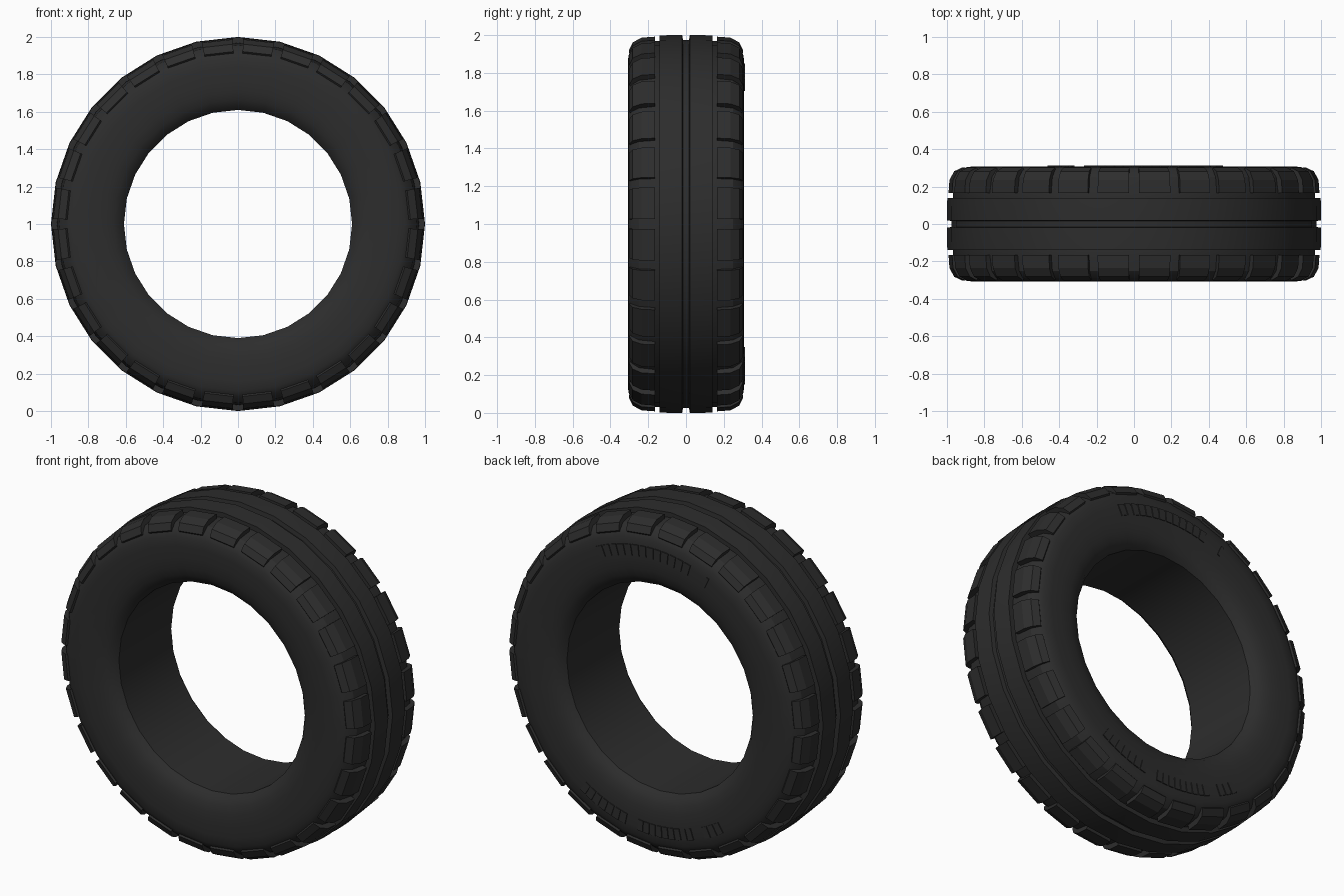
import bpy, bmesh, math
from mathutils import Vector

cube = bpy.data.objects.get("Cube")
if cube:
    bpy.data.objects.remove(cube, do_unlink=True)

SEGMENTS = 28
STEP = math.tau / SEGMENTS

rubber = bpy.data.materials.new("dark_rubber")
rubber.use_nodes = True
color = (0.026, 0.026, 0.026, 1)
rubber.diffuse_color = color
bsdf = rubber.node_tree.nodes["Principled BSDF"]
bsdf.inputs["Base Color"].default_value = color
bsdf.inputs["Roughness"].default_value = 0.8


def polar(radius, angle, y):
    """Point around the wheel axis; angle runs from the top towards +x."""
    return Vector((radius * math.sin(angle), y, 1 + radius * math.cos(angle)))


def finish(name, bm, smooth):
    bmesh.ops.recalc_face_normals(bm, faces=bm.faces)
    mesh = bpy.data.meshes.new(name)
    bm.to_mesh(mesh)
    bm.free()
    mesh.materials.append(rubber)
    obj = bpy.data.objects.new(name, mesh)
    bpy.context.collection.objects.link(obj)
    if smooth:
        bpy.ops.object.select_all(action="DESELECT")
        obj.select_set(True)
        bpy.context.view_layer.objects.active = obj
        bpy.ops.object.shade_smooth_by_angle(angle=math.radians(28))
    return obj


def add_sector(bm, profile, start, end):
    """Solid piece with a (y, radius) section between two angles."""
    rings = [[bm.verts.new(polar(r, a, y)) for y, r in profile] for a in (start, end)]
    n = len(profile)
    for i in range(n):
        j = (i + 1) % n
        bm.faces.new((rings[0][i], rings[0][j], rings[1][j], rings[1][i]))
    bm.faces.new(rings[0])
    bm.faces.new(rings[1][::-1])


# Tyre body: bore, sidewall, shoulder, rib and grooves, mirrored about the middle
half = [(0.245, 0.61), (0.272, 0.632), (0.291, 0.665), (0.303, 0.71), (0.308, 0.77),
        (0.308, 0.84), (0.305, 0.892), (0.288, 0.925), (0.25, 0.955), (0.165, 0.968),
        (0.14, 0.968), (0.14, 0.998), (0.08, 1.0), (0.02, 1.0), (0.016, 0.975)]
section = half + [(-y, r) for y, r in reversed(half)]
bm = bmesh.new()
rings = [[bm.verts.new(polar(r, k * STEP, y)) for y, r in section] for k in range(SEGMENTS)]
for k in range(SEGMENTS):
    a, b = rings[k], rings[(k + 1) % SEGMENTS]
    for i in range(len(section)):
        j = (i + 1) % len(section)
        bm.faces.new((a[i], a[j], b[j], b[i]))
finish("tyre_body", bm, True)

# Shoulder tread blocks, one per segment on both sides
block = [(0.165, 0.94), (0.165, 0.992), (0.235, 0.987), (0.282, 0.962),
         (0.301, 0.922), (0.285, 0.905)]
for name, side in (("front_tread_blocks", -1), ("back_tread_blocks", 1)):
    bm = bmesh.new()
    for k in range(SEGMENTS):
        mid = (k + 0.5) * STEP
        add_sector(bm, [(side * y, r) for y, r in block], mid - 0.085, mid + 0.085)
    finish(name, bm, False)

# Raised bars on the back sidewall: start angle, end angle, number of bars
bar = [(0.304, 0.785), (0.313, 0.785), (0.313, 0.85), (0.304, 0.85)]
groups = [(-0.30, 0.46, 13), (-0.45, -0.425, 1),
          (math.pi - 0.60, math.pi - 0.21, 7),
          (math.pi - 0.125, math.pi + 0.325, 9),
          (math.pi + 0.41, math.pi + 0.58, 3)]
bm = bmesh.new()
for start, end, count in groups:
    pitch = (end - start) / count
    for i in range(count):
        left = start + i * pitch
        add_sector(bm, bar, left + 0.1 * pitch, left + 0.9 * pitch)
finish("sidewall_bars", bm, False)
